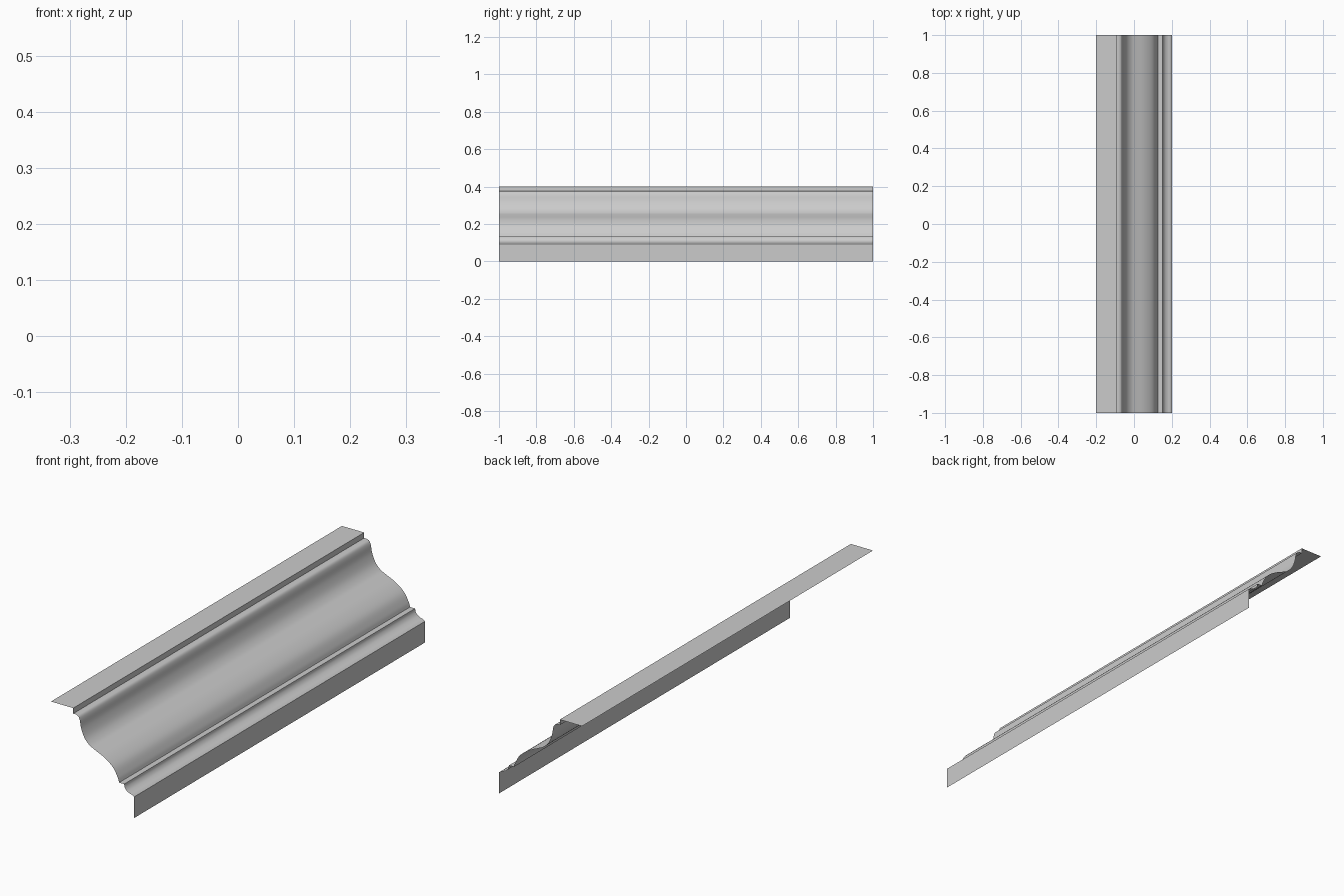
import bpy, bmesh
from mathutils import Vector

if "Cube" in bpy.data.objects:
    bpy.data.objects.remove(bpy.data.objects["Cube"])


def spline(pts, n=5):
    """Smooth curve through the given profile points."""
    p = [Vector(q) for q in pts]
    p = [2 * p[0] - p[1]] + p + [2 * p[-1] - p[-2]]
    out = []
    for i in range(1, len(p) - 2):
        a, b, c, d = p[i - 1:i + 3]
        for k in range(n):
            t = k / n
            out.append(0.5 * (2 * b + (c - a) * t + (2 * a - 5 * b + 4 * c - d) * t * t
                              + (3 * b - a - 3 * c + d) * t ** 3))
    return out + [p[-2]]


# Profile (x, z): top flange, S-curve, small cove and lower face
top = [Vector((-0.2, 0.4)), Vector((-0.093, 0.4)), Vector((-0.093, 0.376))]
s_curve = spline([(-0.08, 0.376), (-0.068, 0.37), (-0.061, 0.355), (-0.054, 0.32),
                  (-0.038, 0.284), (-0.015, 0.26), (0.012, 0.246), (0.0585, 0.224),
                  (0.098, 0.194), (0.12, 0.158), (0.128, 0.135)])
cove = spline([(0.152, 0.135), (0.155, 0.122), (0.164, 0.11), (0.178, 0.102), (0.19, 0.099)])
bottom = [Vector((0.2, 0.092)), Vector((0.2, 0.0))]
profile = top + s_curve + cove + bottom

# Sweep the open profile along y
bm = bmesh.new()
rows = [[bm.verts.new((p.x, y, p.y)) for p in profile] for y in (-1, 1)]
for i in range(len(profile) - 1):
    bm.faces.new((rows[0][i], rows[0][i + 1], rows[1][i + 1], rows[1][i]))
mesh = bpy.data.meshes.new("crown_moulding")
bm.to_mesh(mesh)
bm.free()
moulding = bpy.data.objects.new("crown_moulding", mesh)
bpy.context.collection.objects.link(moulding)

# Smooth curves, crisp fillets
bpy.context.view_layer.objects.active = moulding
moulding.select_set(True)
bpy.ops.object.shade_smooth_by_angle(angle=0.52)
